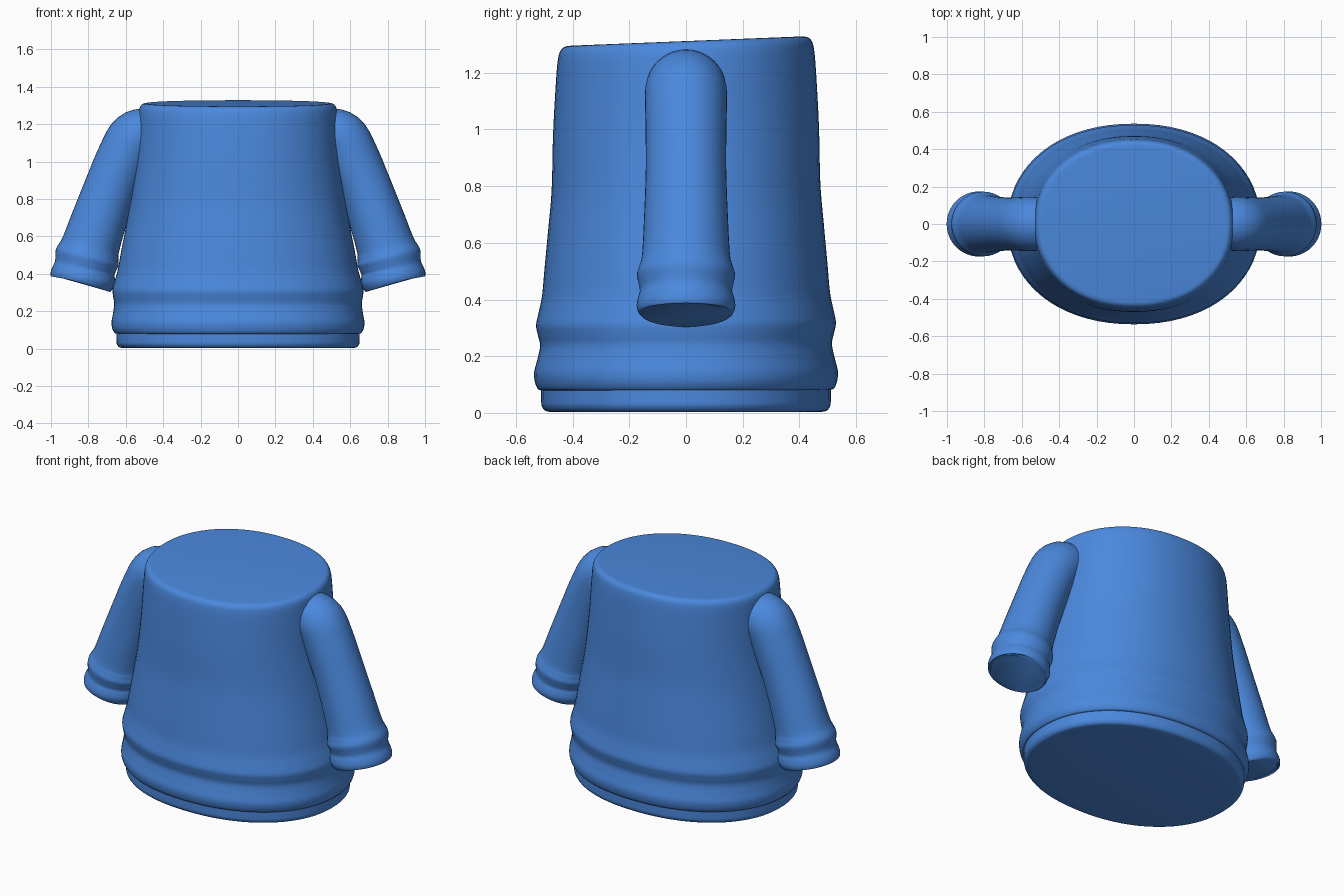
import bpy, bmesh, math
from mathutils import Vector

if "Cube" in bpy.data.objects:
    bpy.data.objects.remove(bpy.data.objects["Cube"])

blue = bpy.data.materials.new("blue_knit")
blue.diffuse_color = (0.07, 0.25, 0.73, 1)
blue.use_nodes = True
blue.node_tree.nodes["Principled BSDF"].inputs["Base Color"].default_value = blue.diffuse_color


def spline(rows, steps=5):
    """Catmull-Rom smoothing of rows of numbers."""
    pts = [Vector(r) for r in rows]
    out = []
    for i in range(len(pts) - 1):
        a, b = pts[max(i - 1, 0)], pts[i]
        c, d = pts[i + 1], pts[min(i + 2, len(pts) - 1)]
        for s in range(steps):
            t = s / steps
            out.append(0.5 * (2 * b + (c - a) * t + (2 * a - 5 * b + 4 * c - d) * t * t
                              + (3 * b - a - 3 * c + d) * t ** 3))
    return out + [pts[-1]]


def loft(name, rings):
    """Skin a list of point rings and cap both ends."""
    bm = bmesh.new()
    loops = [[bm.verts.new(p) for p in r] for r in rings]
    n = len(loops[0])
    for a, b in zip(loops, loops[1:]):
        for i in range(n):
            j = (i + 1) % n
            bm.faces.new((a[i], a[j], b[j], b[i]))
    bm.faces.new(loops[0][::-1])
    bm.faces.new(loops[-1])
    bmesh.ops.recalc_face_normals(bm, faces=bm.faces)
    me = bpy.data.meshes.new(name)
    bm.to_mesh(me)
    bm.free()
    ob = bpy.data.objects.new(name, me)
    bpy.context.collection.objects.link(ob)
    me.materials.append(blue)
    bpy.ops.object.select_all(action='DESELECT')
    ob.select_set(True)
    bpy.context.view_layer.objects.active = ob
    bpy.ops.object.shade_smooth_by_angle(angle=math.radians(40))
    return ob


def oval(z, rx, ry, n=72):
    """Slightly squared oval; the slant towards the back grows with height."""
    ring = []
    for i in range(n):
        a = 2 * math.pi * i / n
        c, s = math.cos(a), math.sin(a)
        x = rx * math.copysign(abs(c) ** 0.93, c)
        y = ry * math.copysign(abs(s) ** 0.93, s)
        ring.append((x, y, z + 0.04 * y * (z / 1.31)))
    return ring


# Hem under the sweater band
hem = [(0.003, 0.615, 0.475), (0.008, 0.635, 0.497), (0.025, 0.648, 0.509),
       (0.05, 0.65, 0.511), (0.10, 0.65, 0.511)]
loft("bottom_hem", [oval(*r) for r in spline(hem)])

# Torso with rolled waist band
torso = [(0.08, 0.648, 0.505), (0.085, 0.66, 0.522), (0.11, 0.673, 0.533),
         (0.145, 0.676, 0.536), (0.19, 0.668, 0.525), (0.24, 0.662, 0.515),
         (0.28, 0.668, 0.523), (0.315, 0.671, 0.529), (0.36, 0.66, 0.52),
         (0.42, 0.643, 0.508), (0.52, 0.625, 0.499), (0.66, 0.598, 0.486),
         (0.8, 0.575, 0.474), (1.0, 0.55, 0.469), (1.2, 0.536, 0.458),
         (1.27, 0.53, 0.451), (1.297, 0.521, 0.442), (1.309, 0.506, 0.427),
         (1.312, 0.485, 0.406)]
loft("torso", [oval(*r) for r in spline(torso)])

# Sleeves: centre x, centre z, radius from shoulder to cuff
path = spline([(0.38, 1.14, 0.135), (0.47, 1.145, 0.138), (0.55, 1.125, 0.145),
               (0.612, 1.02, 0.143), (0.68, 0.86, 0.142), (0.742, 0.69, 0.148),
               (0.785, 0.56, 0.155), (0.797, 0.52, 0.164), (0.806, 0.488, 0.173),
               (0.814, 0.455, 0.167), (0.82, 0.43, 0.163), (0.825, 0.405, 0.17),
               (0.83, 0.378, 0.174), (0.834, 0.355, 0.168), (0.836, 0.347, 0.155)])
for name, side in (("right_sleeve", 1), ("left_sleeve", -1)):
    rings = []
    for i, p in enumerate(path):
        t = path[min(i + 1, len(path) - 1)] - path[max(i - 1, 0)]
        d = Vector((t.x, t.y)).normalized()
        ring = []
        for k in range(40):
            a = 2 * math.pi * k / 40
            u = p.z * math.cos(a)
            ring.append((side * (p.x - d.y * u), p.z * math.sin(a), p.y + d.x * u))
        rings.append(ring)
    loft(name, rings)
